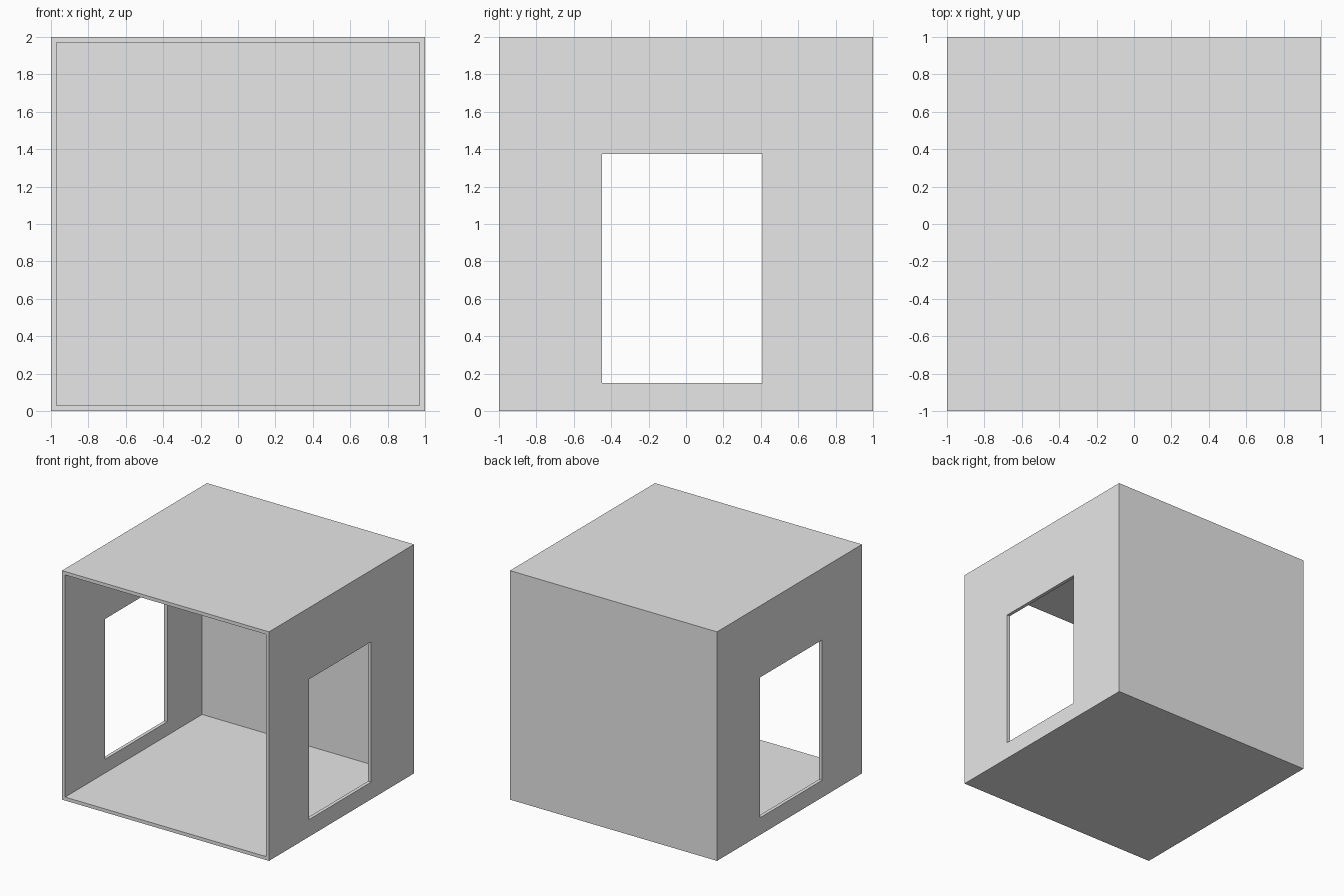
import bpy

cube = bpy.data.objects.get("Cube")
if cube:
    bpy.data.objects.remove(cube, do_unlink=True)

WALL = 0.03        # side, floor and roof thickness
BACK = 0.11        # back wall thickness

plaster = bpy.data.materials.new("light_grey")
plaster.use_nodes = True
plaster.diffuse_color = (0.8, 0.8, 0.8, 1)
plaster.node_tree.nodes["Principled BSDF"].inputs["Base Color"].default_value = (0.8, 0.8, 0.8, 1)


def box(name, low, high):
    """Axis-aligned box between two corners."""
    size = [b - a for a, b in zip(low, high)]
    bpy.ops.mesh.primitive_cube_add(size=1, location=[(a + b) / 2 for a, b in zip(low, high)])
    obj = bpy.context.object
    obj.name = name
    obj.scale = size
    bpy.ops.object.transform_apply(location=True, rotation=False, scale=True)
    return obj


def cut(target, cutter):
    """Subtract the cutter, then remove it."""
    mod = target.modifiers.new(cutter.name, 'BOOLEAN')
    mod.operation = 'DIFFERENCE'
    mod.solver = 'EXACT'
    mod.object = cutter
    cutter.hide_render = True
    bpy.context.view_layer.objects.active = target
    bpy.ops.object.modifier_apply(modifier=mod.name)
    bpy.data.objects.remove(cutter, do_unlink=True)


# Solid block hollowed from the open front
room = box("room_shell", (-1, -1, 0), (1, 1, 2))
cut(room, box("room_hollow", (WALL - 1, -1.2, WALL), (1 - WALL, 1 - BACK, 2 - WALL)))

# Matching openings through both side walls
cut(room, box("side_openings", (-1.2, -0.45, 0.15), (1.2, 0.41, 1.375)))

room.data.materials.clear()
room.data.materials.append(plaster)
